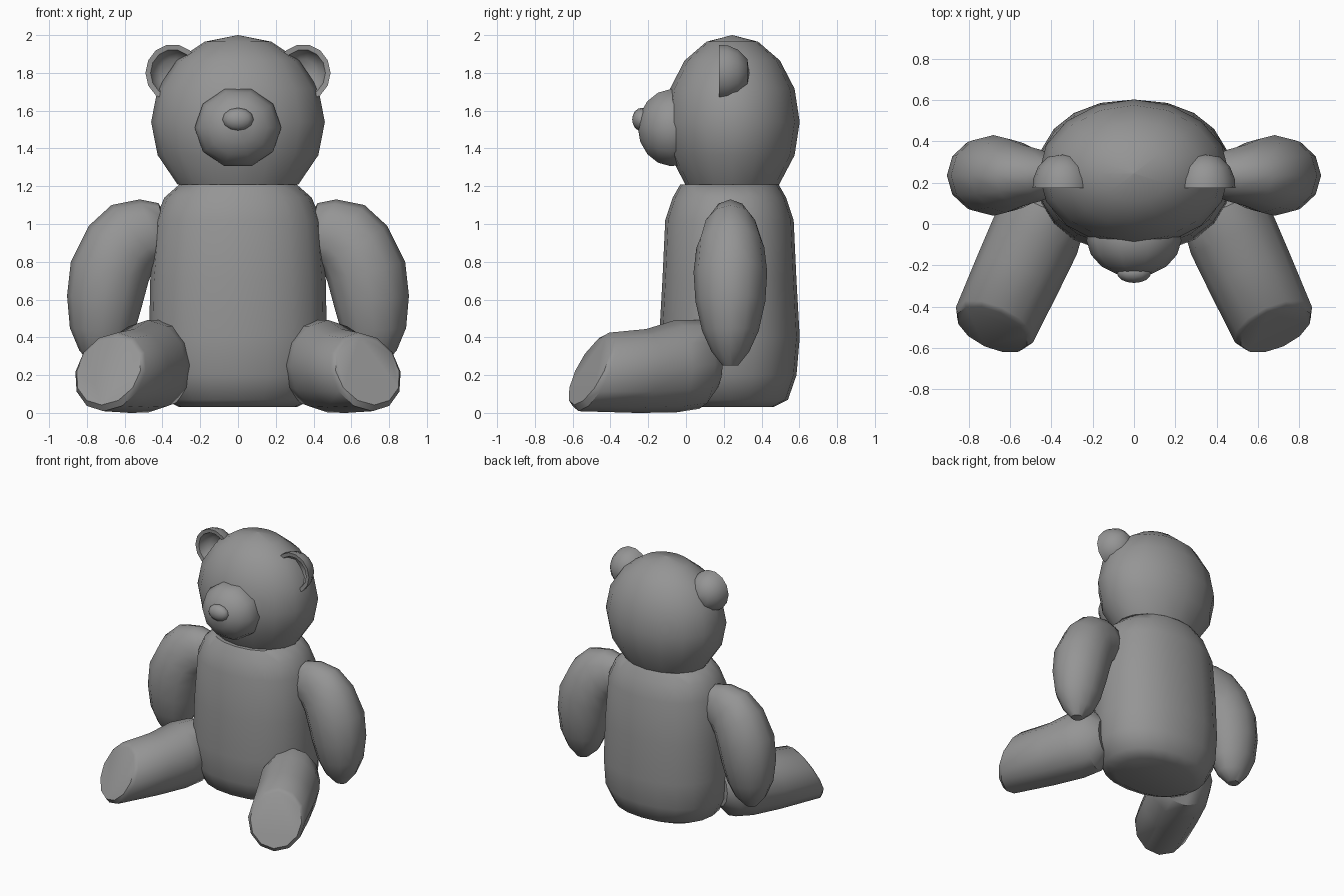
import bpy, bmesh
from math import sin, cos, pi, radians
from mathutils import Vector

cube = bpy.data.objects.get("Cube")
if cube:
    bpy.data.objects.remove(cube, do_unlink=True)

grey = bpy.data.materials.new("plush_grey")
grey.use_nodes = True
colour = (0.3, 0.3, 0.3, 1)
grey.diffuse_color = colour
grey.node_tree.nodes["Principled BSDF"].inputs["Base Color"].default_value = colour


def ring(center, u, v, count=12, power=2.0):
    """Closed loop of points, elliptical or squarer, spanned by u and v."""
    c, u, v = Vector(center), Vector(u), Vector(v)
    bend = lambda k: abs(k) ** (2 / power) * (1 if k >= 0 else -1)
    angles = [2 * pi * i / count for i in range(count)]
    return [c + u * bend(cos(a)) + v * bend(sin(a)) for a in angles]


def loft(name, rings, mirror=False, sharp=50):
    """Skin a row of loops, cap both ends and shade smooth."""
    bm = bmesh.new()
    loops = [[bm.verts.new(p) for p in r] for r in rings]
    for a, b in zip(loops, loops[1:]):
        for i in range(len(a)):
            j = (i + 1) % len(a)
            bm.faces.new((a[i], a[j], b[j], b[i]))
    bm.faces.new(loops[0])
    bm.faces.new(loops[-1])
    bmesh.ops.remove_doubles(bm, verts=bm.verts, dist=0.0005)
    bmesh.ops.recalc_face_normals(bm, faces=bm.faces)
    mesh = bpy.data.meshes.new(name)
    bm.to_mesh(mesh)
    bm.free()
    mesh.materials.append(grey)
    mesh.shade_smooth()
    mesh.set_sharp_from_angle(angle=radians(sharp))
    obj = bpy.data.objects.new(name, mesh)
    bpy.context.collection.objects.link(obj)
    if mirror:
        obj.modifiers.new("Mirror", 'MIRROR')
    return obj


def dome(name, center, size, count, steps, start, end):
    """Part of an ellipsoid with its pole along y; angles run from the front."""
    c, rings = Vector(center), []
    for i in range(steps + 1):
        a = radians(start + (end - start) * i / steps)
        s = max(sin(a), 0.002)
        rings.append(ring(c - Vector((0, size[1] * cos(a), 0)),
                          (size[0] * s, 0, 0), (0, 0, size[2] * s), count))
    return loft(name, rings)


# Head: upright ellipsoid cut flat at the neck
head = []
for deg in (0.2, 22.5, 45, 67.5, 90, 112.5, 135.8):
    s = sin(radians(deg))
    head.append(ring((0, 0.245, 1.54 + 0.46 * cos(radians(deg))),
                     (0.46 * s, 0, 0), (0, 0.357 * s, 0), 16))
loft("head", head)

# Torso: rounded barrel, wider toward the seat
torso = [(1.21, 0.31, 0.26), (1.14, 0.39, 0.30), (1.02, 0.44, 0.34),
         (0.70, 0.465, 0.355), (0.40, 0.47, 0.372), (0.20, 0.46, 0.355),
         (0.07, 0.39, 0.31), (0.03, 0.31, 0.23)]
loft("torso", [ring((0, 0.23, z), (rx, 0, 0), (0, ry, 0), 20, 2.2)
               for z, rx, ry in torso])

# Muzzle and nose
dome("muzzle", (0, -0.07, 1.51), (0.23, 0.185, 0.215), 10, 6, 0, 130)
dome("nose", (0, -0.235, 1.553), (0.083, 0.05, 0.062), 12, 8, 0, 180)

# Ears: hollow cups, open at the front
ear = []
for radius, y in ((0.002, 0.335), (0.07, 0.325), (0.12, 0.275), (0.142, 0.22),
                  (0.145, 0.175), (0.118, 0.178), (0.105, 0.215),
                  (0.07, 0.25), (0.002, 0.265)):
    ear.append(ring((0.345, y, 1.8), (radius, 0, 0), (0, 0, radius * 1.05), 14))
loft("ears", ear, mirror=True)

# Arms: outer and inner outline points with the half thickness between them
arm = [((0.36, 0.98), (0.34, 0.90), 0.04),
       ((0.42, 1.11), (0.36, 0.82), 0.10),
       ((0.52, 1.13), (0.39, 0.80), 0.125),
       ((0.67, 1.10), (0.42, 0.79), 0.15),
       ((0.79, 0.99), (0.45, 0.76), 0.18),
       ((0.885, 0.80), (0.475, 0.69), 0.195),
       ((0.905, 0.62), (0.51, 0.56), 0.185),
       ((0.89, 0.45), (0.55, 0.42), 0.15),
       ((0.84, 0.33), (0.60, 0.32), 0.10),
       ((0.77, 0.25), (0.68, 0.25), 0.04)]
loops = []
for (xo, zo), (xi, zi), half in arm:
    outer, inner = Vector((xo, 0.235, zo)), Vector((xi, 0.235, zi))
    loops.append(ring((outer + inner) / 2, (outer - inner) / 2, (0, half, 0)))
loft("arms", loops, mirror=True)

# Legs: splayed tubes with a tilted sole and a rounded hip
ahead, across = Vector((0.417, -0.909, 0)), Vector((0.909, 0.417, 0))
sole = Vector((0.685, -0.51, 0))
loops = []
for back, z, wide, tall, tilt in (
        (0, 0.225, 0.185, 0.18, 0.09), (0.025, 0.22, 0.205, 0.208, 0.09),
        (0.30, 0.225, 0.215, 0.222, 0.03), (0.50, 0.25, 0.22, 0.245, 0),
        (0.64, 0.26, 0.20, 0.235, 0), (0.72, 0.26, 0.12, 0.14, 0)):
    loops.append(ring(sole - ahead * back + Vector((0, 0, z)), across * wide,
                      Vector((0, 0, tall)) - ahead * tilt))
loft("legs", loops, mirror=True, sharp=40)

# Rest the lowest point on the ground
bpy.context.view_layer.update()
for obj in [o for o in bpy.data.objects if o.name in ("legs",)]:
    obj.data.transform(obj.matrix_world)
    low = min(v.co.z for v in obj.data.vertices)
    for v in obj.data.vertices:
        v.co.z -= low
